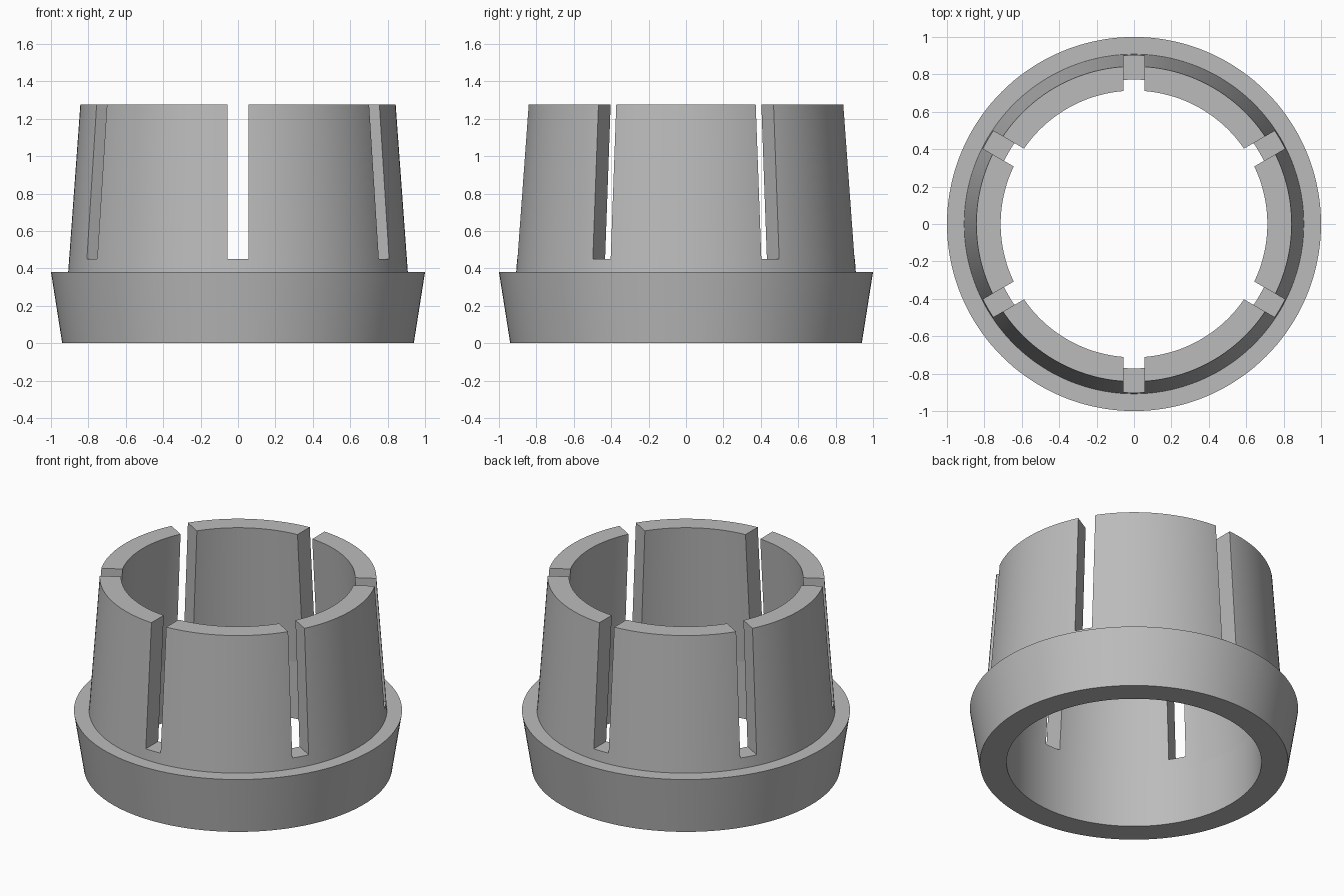
import bpy, bmesh
from math import cos, sin, pi, radians
from mathutils import Matrix

cube = bpy.data.objects.get("Cube")
if cube:
    bpy.data.objects.remove(cube, do_unlink=True)

SEGMENTS = 144
SLOT_COUNT = 6
SLOT_WIDTH = 0.11
SLOT_FLOOR = 0.45
HEIGHT = 1.275

# Closed wall section (radius, height): flared collar below a tapered sleeve
PROFILE = [(0.94, 0), (1.0, 0.38), (0.908, 0.38), (0.843, HEIGHT),
           (0.713, HEIGHT), (0.777, 0.38), (0.777, 0)]


def make_object(name, bm):
    bmesh.ops.recalc_face_normals(bm, faces=bm.faces)
    mesh = bpy.data.meshes.new(name)
    bm.to_mesh(mesh)
    bm.free()
    obj = bpy.data.objects.new(name, mesh)
    bpy.context.collection.objects.link(obj)
    return obj


# Revolved body
bm = bmesh.new()
rings = []
for i in range(SEGMENTS):
    a = 2 * pi * i / SEGMENTS
    rings.append([bm.verts.new((r * cos(a), r * sin(a), z)) for r, z in PROFILE])
for i, ring in enumerate(rings):
    following = rings[(i + 1) % SEGMENTS]
    for j in range(len(PROFILE)):
        k = (j + 1) % len(PROFILE)
        bm.faces.new((ring[j], following[j], following[k], ring[k]))
body = make_object("slotted_collar", bm)

# Radial slot cutters
bm = bmesh.new()
for i in range(SLOT_COUNT):
    turn = Matrix.Rotation(radians(30) + 2 * pi * i / SLOT_COUNT, 4, "Z")
    place = Matrix.Translation((0.8, 0, SLOT_FLOOR + 0.5))
    size = Matrix.Diagonal((0.6, SLOT_WIDTH, 1, 1))
    bmesh.ops.create_cube(bm, size=1, matrix=turn @ place @ size)
cutter = make_object("slot_cutter", bm)
cutter.hide_render = True

# Cut the slots and keep the result as plain mesh
bpy.context.view_layer.objects.active = body
body.select_set(True)
cut = body.modifiers.new("slots", "BOOLEAN")
cut.operation = "DIFFERENCE"
cut.solver = "EXACT"
cut.object = cutter
bpy.ops.object.modifier_apply(modifier=cut.name)
bpy.data.objects.remove(cutter, do_unlink=True)

# Plain grey material
grey = bpy.data.materials.new("grey")
grey.use_nodes = True
colour = (0.5, 0.5, 0.5, 1)
grey.diffuse_color = colour
grey.node_tree.nodes["Principled BSDF"].inputs["Base Color"].default_value = colour
body.data.materials.clear()
body.data.materials.append(grey)

# Smooth round walls with crisp rims and slot edges
bpy.ops.object.select_all(action="DESELECT")
body.select_set(True)
bpy.ops.object.shade_smooth_by_angle(angle=radians(25))
for edge in body.data.edges:
    a, b = (body.data.vertices[v].co for v in edge.vertices)
    if abs(a.z - 0.38) < 0.001 and abs(b.z - 0.38) < 0.001:
        edge.use_edge_sharp = True
